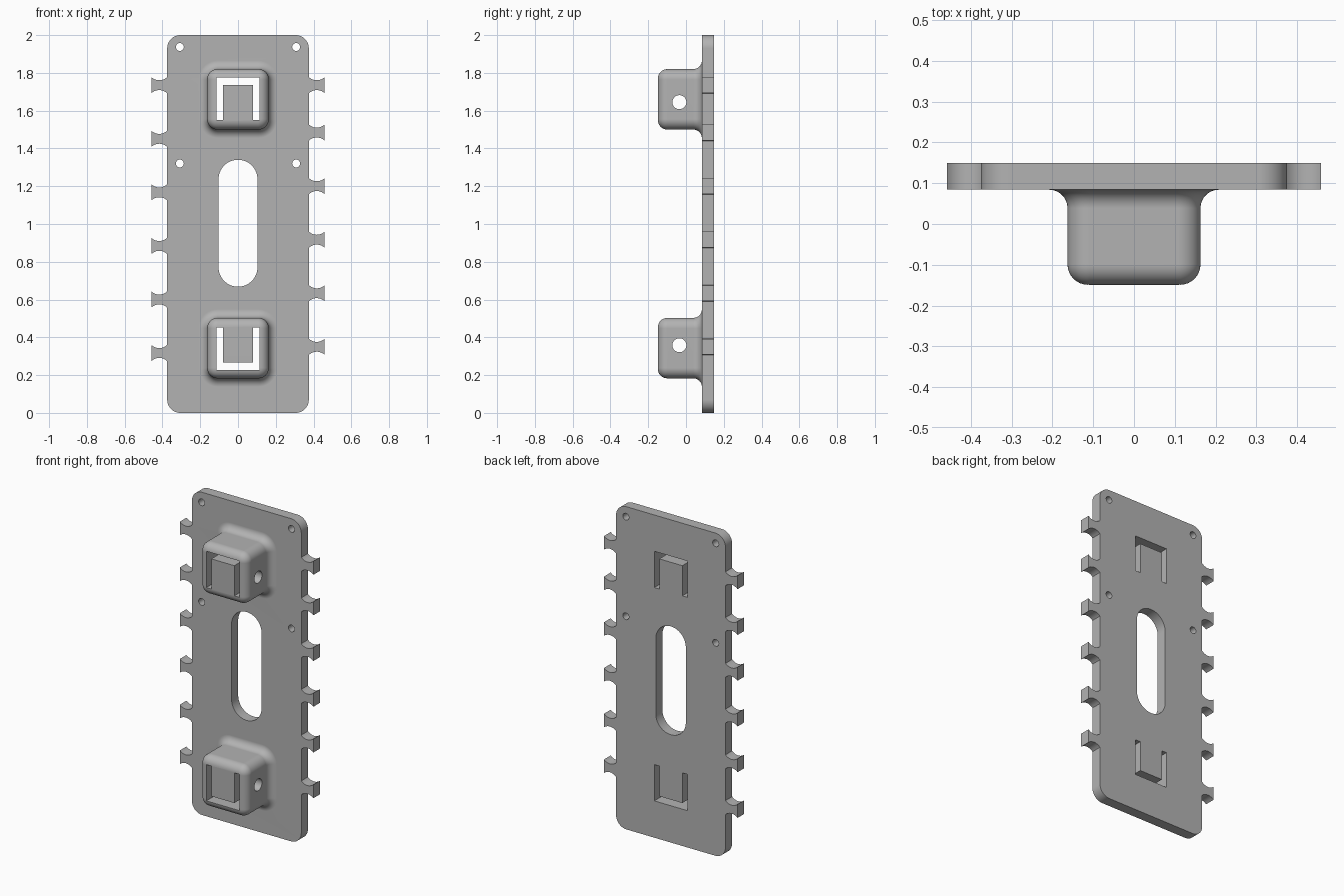
import bpy, bmesh
from math import sin, cos, pi, sqrt

if "Cube" in bpy.data.objects:
    bpy.data.objects.remove(bpy.data.objects["Cube"])

FRONT, BACK, NOSE = 0.084, 0.149, -0.149   # plate front, plate back, box front
HALF_W = 0.375

grey = bpy.data.materials.new("mid_grey")
grey.use_nodes = True
colour = (0.45, 0.45, 0.45, 1)
grey.diffuse_color = colour
grey.node_tree.nodes["Principled BSDF"].inputs["Base Color"].default_value = colour


def rounded_rect(cx, cz, hw, hh, r, n=10):
    """Counter-clockwise outline of a rounded rectangle in x and z."""
    pts = []
    for q, (sx, sz) in enumerate([(1, 1), (-1, 1), (-1, -1), (1, -1)]):
        for i in range(n + 1):
            a = (q + i / n) * pi / 2
            pts.append((cx + sx * (hw - r) + r * cos(a), cz + sz * (hh - r) + r * sin(a)))
    return pts


def loft(name, rings):
    """Closed solid through (y, outline) rings."""
    bm = bmesh.new()
    loops = [[bm.verts.new((x, y, z)) for x, z in pts] for y, pts in rings]
    bm.faces.new(loops[0])
    bm.faces.new(loops[-1][::-1])
    n = len(loops[0])
    for a, b in zip(loops, loops[1:]):
        for i in range(n):
            j = (i + 1) % n
            bm.faces.new((a[i], b[i], b[j], a[j]))
    bmesh.ops.recalc_face_normals(bm, faces=bm.faces)
    mesh = bpy.data.meshes.new(name)
    bm.to_mesh(mesh)
    bm.free()
    mesh.materials.append(grey)
    obj = bpy.data.objects.new(name, mesh)
    bpy.context.collection.objects.link(obj)
    return obj


def prism(name, pts, y0=-0.4, y1=0.4):
    return loft(name, [(y0, pts), (y1, pts)])


def combine(target, tool, operation):
    """Apply a boolean and discard its tool."""
    tool.hide_render = True
    mod = target.modifiers.new(operation, "BOOLEAN")
    mod.operation, mod.solver, mod.object = operation, "EXACT", tool
    bpy.context.view_layer.objects.active = target
    bpy.ops.object.modifier_apply(modifier=mod.name)
    bpy.data.objects.remove(tool)


# Backing plate
plate = prism("mounting_plate", rounded_rect(0, 1, HALF_W, 1, 0.07), FRONT, BACK)

# Waisted tabs along both edges
def tab_outline(side, z, r=0.06, waist=0.026):
    x0, x1, mid = HALF_W - 0.002, 0.458, 0.417
    top = []
    for i in range(13):
        x = x0 + (x1 - x0) * i / 12
        top.append((x, waist + r - sqrt(r * r - (x - mid) ** 2)))
    top.insert(0, (x0 - 0.02, top[0][1]))
    return [(side * x, z + h) for x, h in top] + [(side * x, z - h) for x, h in top[::-1]]

for side, first in ((1, 0.35), (-1, 0.317)):
    for i in range(6):
        z = 1.735 if i == 5 else first + 0.2835 * i
        combine(plate, prism("edge_tab", tab_outline(side, z), FRONT, BACK), "UNION")

# Rounded boxes that flare into the plate
def box_rings(z, edge=0.05, flare=0.045, n=8):
    steps = [i / n * pi / 2 for i in range(n + 1)]
    profile = [(NOSE + edge * (1 - sin(a)), -edge * (1 - cos(a))) for a in reversed(steps)]
    profile += [(FRONT - flare * (1 - sin(a)), flare * (1 - cos(a))) for a in steps]
    profile.append((FRONT + 0.02, flare))
    return [(y, rounded_rect(0, z, 0.163 + o, 0.16 + o, 0.055 + o)) for y, o in profile]

# Boxes are mirrored: the upper slot opens downward, the lower one upward
for z, flip in ((1.66, 1), (0.343, -1)):
    combine(plate, loft("socket_box", box_rings(z)), "UNION")
    slot = [(-0.113, -0.11), (-0.079, -0.11), (-0.079, 0.077), (0.079, 0.077),
            (0.079, -0.11), (0.113, -0.11), (0.113, 0.115), (-0.113, 0.115)]
    combine(plate, prism("strap_slot", [(x, z + flip * h) for x, h in slot]), "DIFFERENCE")
    # Cross pin hole
    bpy.ops.mesh.primitive_cylinder_add(vertices=40, radius=0.037, depth=0.6,
                                        location=(0, -0.035, z - flip * 0.015),
                                        rotation=(0, pi / 2, 0))
    combine(plate, bpy.context.object, "DIFFERENCE")

# Long central opening
combine(plate, prism("central_opening", rounded_rect(0, 1.004, 0.103, 0.336, 0.1029, 16)),
        "DIFFERENCE")

# Screw holes
for x in (-0.308, 0.308):
    for z in (1.937, 1.32):
        circle = [(x + 0.021 * cos(i * pi / 12), z + 0.021 * sin(i * pi / 12)) for i in range(24)]
        combine(plate, prism("screw_hole", circle), "DIFFERENCE")

# Smooth rounded surfaces, keep flat faces flat
plate.data.materials.clear()
plate.data.materials.append(grey)
for poly in plate.data.polygons:
    poly.material_index = 0
bpy.ops.object.select_all(action="DESELECT")
plate.select_set(True)
bpy.context.view_layer.objects.active = plate
bpy.ops.object.shade_smooth_by_angle(angle=pi / 6)
weighted = plate.modifiers.new("flat_face_normals", "WEIGHTED_NORMAL")
weighted.keep_sharp = True
